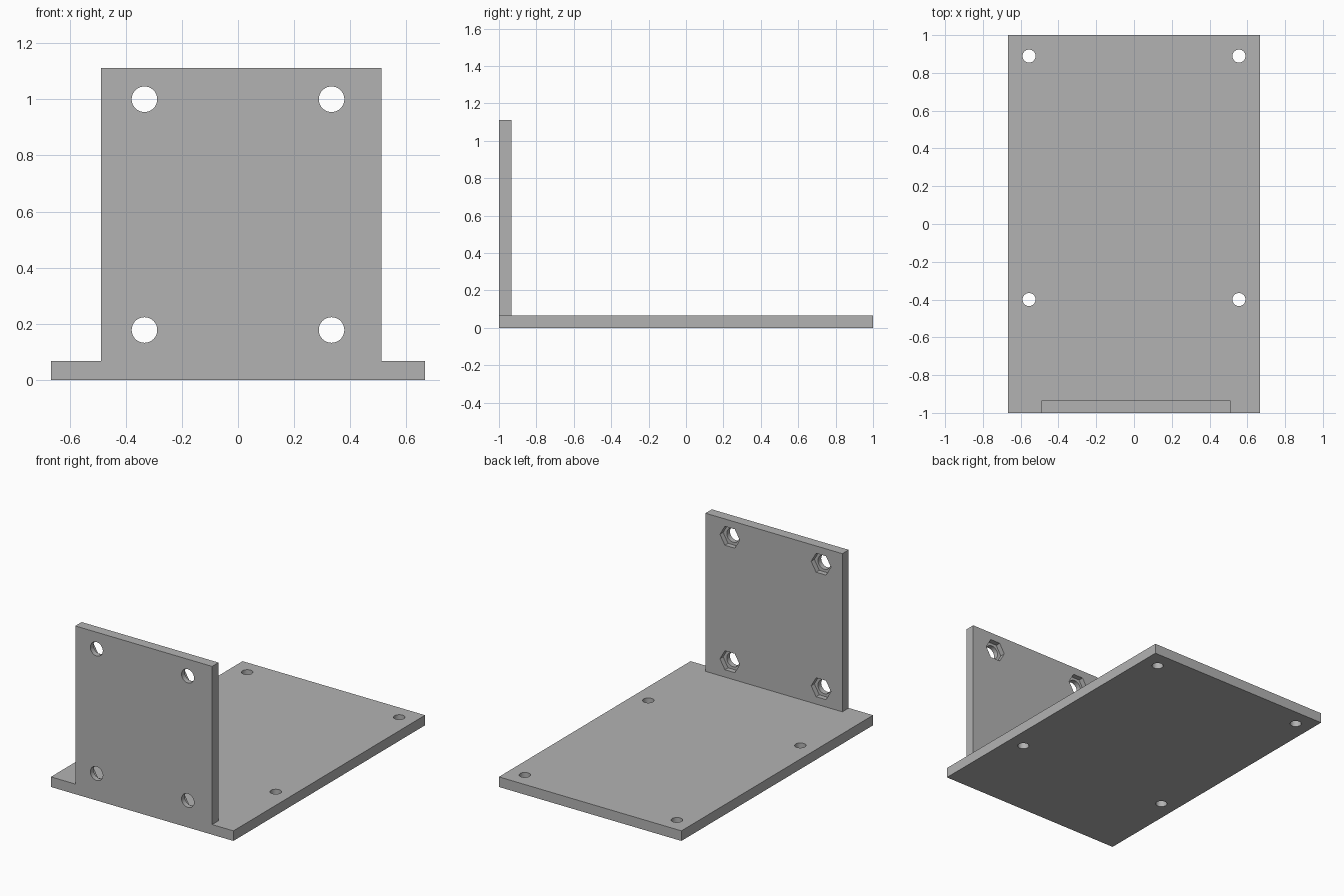
import bpy, math

if "Cube" in bpy.data.objects:
    bpy.data.objects.remove(bpy.data.objects["Cube"])

MM = 2 / 90          # design unit: the base is 90 units long
T = 3 * MM           # sheet thickness

grey = bpy.data.materials.new("plain grey")
grey.diffuse_color = (0.45, 0.45, 0.45, 1)
grey.use_nodes = True
grey.node_tree.nodes["Principled BSDF"].inputs["Base Color"].default_value = grey.diffuse_color


def box(name, x0, x1, y0, y1, z0, z1):
    bpy.ops.mesh.primitive_cube_add(size=1, location=((x0 + x1) / 2, (y0 + y1) / 2, (z0 + z1) / 2))
    ob = bpy.context.object
    ob.name = name
    ob.scale = (x1 - x0, y1 - y0, z1 - z0)
    bpy.ops.object.transform_apply(location=True, rotation=True, scale=True)
    ob.data.materials.append(grey)
    return ob


def prism(name, sides, radius, depth, loc, rot=(0, 0, 0)):
    bpy.ops.mesh.primitive_cylinder_add(vertices=sides, radius=radius, depth=depth,
                                        location=loc, rotation=rot)
    ob = bpy.context.object
    ob.name = name
    ob.data.materials.append(grey)
    return ob


def combine(target, other, operation):
    mod = target.modifiers.new(operation.lower(), 'BOOLEAN')
    mod.operation = operation
    mod.solver = 'EXACT'
    mod.object = other
    bpy.context.view_layer.objects.active = target
    bpy.ops.object.modifier_apply(modifier=mod.name)
    bpy.data.objects.remove(other, do_unlink=True)


# Base plate and upright plate joined into one bracket
bracket = box("mounting_bracket", -30 * MM, 30 * MM, -1, 1, 0, T)
upright = box("upright_plate", -22 * MM, 23 * MM, -1, -1 + T, 0, 50 * MM)
combine(bracket, upright, 'UNION')

# Screw holes through the base
for x in (-25, 25):
    for y in (-18, 40):
        hole = prism("base_hole", 48, 1.55 * MM, 4 * T, (x * MM, y * MM, T / 2))
        combine(bracket, hole, 'DIFFERENCE')

# Screw holes through the upright, with hexagonal nut pockets at the back
for x in (-15, 15):
    for z in (8, 45):
        hole = prism("upright_hole", 48, 2.05 * MM, 3 * T,
                     (x * MM, -1 + T / 2, z * MM), (math.pi / 2, 0, 0))
        combine(bracket, hole, 'DIFFERENCE')
        # Pocket points lie left and right, flats at top and bottom
        pocket = prism("nut_pocket", 6, 3.25 * MM, T,
                       (x * MM, -1 + T, z * MM), (math.pi / 2, math.pi / 6, 0))
        combine(bracket, pocket, 'DIFFERENCE')

# Smooth hole walls, keep plate edges sharp
bpy.ops.object.select_all(action='DESELECT')
bracket.select_set(True)
bpy.context.view_layer.objects.active = bracket
bpy.ops.object.shade_smooth_by_angle(angle=math.radians(30))
